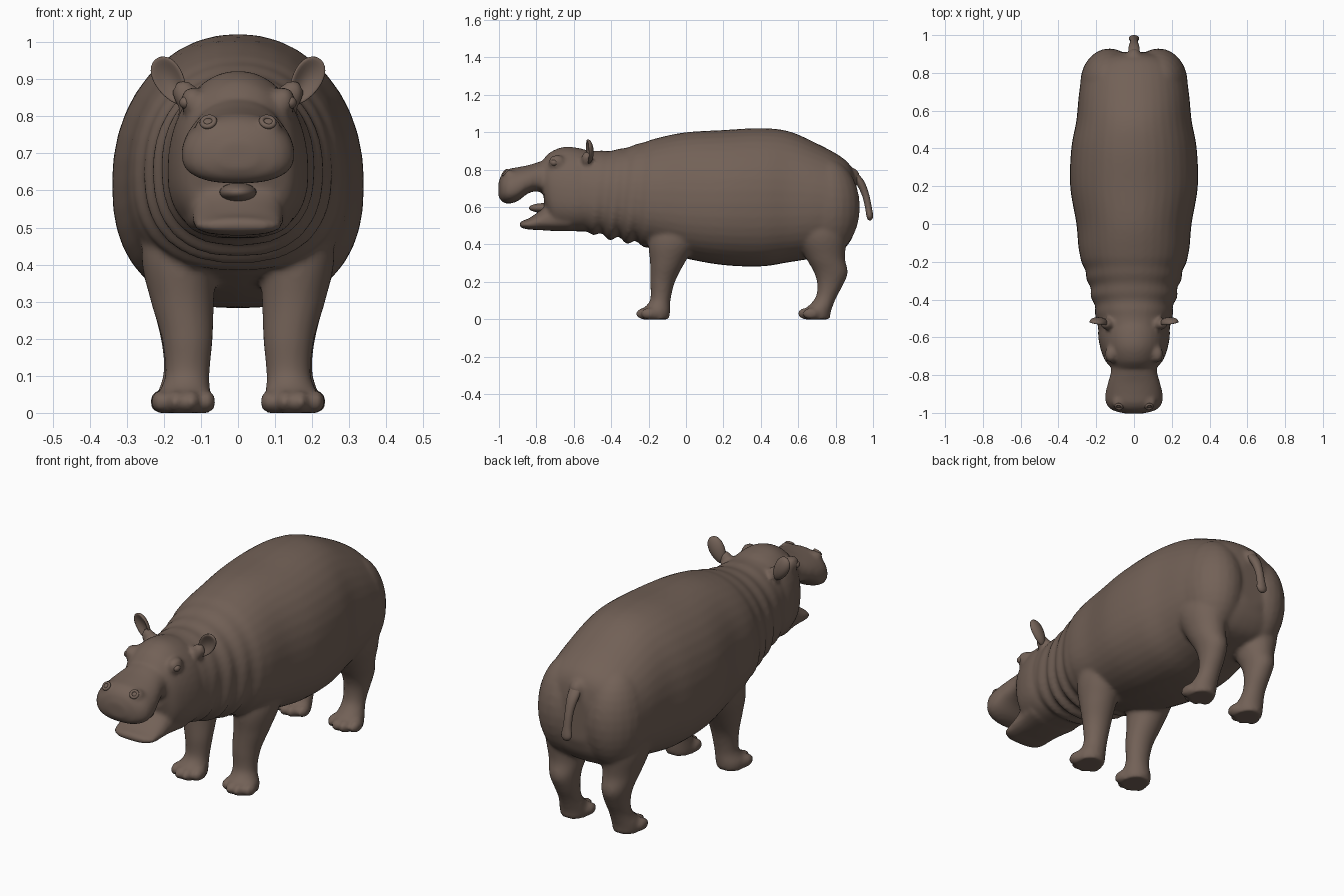
import bpy
import bmesh
import math
from mathutils import Matrix, Vector

cube = bpy.data.objects.get("Cube")
if cube:
    bpy.data.objects.remove(cube, do_unlink=True)

hide = bpy.data.materials.new("brown hide")
hide.use_nodes = True
colour = (0.17, 0.12, 0.095, 1)
hide.diffuse_color = colour
hide.node_tree.nodes["Principled BSDF"].inputs["Base Color"].default_value = colour


# Helpers
def refine(stations, steps=8):
    """Smooth the parameters of neighbouring stations into a dense list."""
    pts = [Vector(s) for s in stations]
    pts = [2 * pts[0] - pts[1]] + pts + [2 * pts[-1] - pts[-2]]
    dense = []
    for a, b, c, d in zip(pts, pts[1:], pts[2:], pts[3:]):
        for i in range(steps):
            t = i / steps
            dense.append(0.5 * (2 * b + (c - a) * t + (2 * a - 5 * b + 4 * c - d) * t ** 2
                                + (3 * b - a - 3 * c + d) * t ** 3))
    return dense + [pts[-2]]


def power(value, exponent):
    return math.copysign(abs(value) ** exponent, value)


def trunk_point(station, angle):
    """Egg-shaped section across y: half width, top, widest height, bottom."""
    y, half, top, mid, low = station
    s, c = math.sin(angle), math.cos(angle)
    p = 0.95 if s > 0 else 0.82
    return Vector((half * power(c, p), y, mid + (top - mid if s > 0 else mid - low) * power(s, p)))


def neck_point(station, angle):
    """Trunk section with skin folds that are deepest under the throat."""
    point = trunk_point(station, angle)
    y = station[0]
    if -0.6 < y < -0.15:
        fade = math.sin(math.pi * (y + 0.6) / 0.45)
        depth = 0.022 * fade * (0.65 - 0.5 * math.sin(angle))
        ripple = depth * math.sin(math.tau * (y - 0.1 * point.z) / 0.095)
        point.x *= 1 + 2 * ripple
        point.z += ripple * (point.z - station[3]) * 3
    return point


def limb_point(station, angle):
    """Oval section across z: centre x, centre y, radius x, radius y."""
    z, x, y, rx, ry = station
    return Vector((x + rx * math.cos(angle), y + ry * math.sin(angle), z))


def loft(bm, stations, point, side=1, count=40):
    rings = []
    for station in refine(stations):
        ring = [point(station, math.tau * i / count) for i in range(count)]
        rings.append([bm.verts.new((v.x * side, v.y, v.z)) for v in ring])
    for a, b in zip(rings, rings[1:]):
        for i in range(count):
            j = (i + 1) % count
            bm.faces.new((a[i], a[j], b[j], b[i]))
    bm.faces.new(rings[0])
    bm.faces.new(rings[-1])


def ball(bm, centre, radii, tilt=0):
    matrix = (Matrix.Translation(centre) @ Matrix.Rotation(tilt, 4, "Y")
              @ Matrix.Diagonal((*radii, 1)))
    return bmesh.ops.create_uvsphere(bm, u_segments=24, v_segments=16, radius=1,
                                     matrix=matrix)["verts"]


def finish(bm, name, voxel=0, passes=0):
    bmesh.ops.recalc_face_normals(bm, faces=bm.faces)
    mesh = bpy.data.meshes.new(name)
    bm.to_mesh(mesh)
    bm.free()
    obj = bpy.data.objects.new(name, mesh)
    bpy.context.collection.objects.link(obj)
    if voxel:
        fuse = obj.modifiers.new("fuse", "REMESH")
        fuse.mode = "VOXEL"
        fuse.voxel_size = voxel
        soften = obj.modifiers.new("soften", "SMOOTH")
        soften.factor = 0.5
        soften.iterations = passes
        graph = bpy.context.evaluated_depsgraph_get()
        obj.data = bpy.data.meshes.new_from_object(obj.evaluated_get(graph))
        obj.modifiers.clear()
    obj.data.name = name
    obj.data.materials.clear()
    obj.data.materials.append(hide)
    for poly in obj.data.polygons:
        poly.use_smooth = True
        poly.material_index = 0
    return obj


# Torso and neck
body = bmesh.new()
loft(body, [
    (-0.62, .13, .86, .68, .5), (-0.55, .19, .9, .66, .475), (-0.46, .205, .9, .66, .45),
    (-0.38, .225, .905, .65, .43), (-0.28, .25, .93, .64, .41), (-0.15, .29, .97, .63, .37),
    (0, .305, 1, .62, .325), (.2, .338, 1.012, .62, .29), (.4, .332, 1.022, .62, .283),
    (.55, .305, 1.005, .62, .305), (.7, .29, .94, .62, .33), (.82, .265, .875, .61, .36),
    (.88, .2, .82, .6, .42), (.91, .08, .74, .6, .5)], neck_point)

# Skull, upper muzzle and lower jaw
loft(body, [
    (-0.5, .17, .895, .65, .47), (-0.57, .19, .915, .65, .47), (-0.65, .18, .922, .66, .475),
    (-0.72, .155, .897, .68, .5), (-0.76, .12, .86, .73, .62)], trunk_point)
loft(body, [
    (-0.68, .12, .87, .74, .62), (-0.78, .122, .843, .745, .68), (-0.84, .138, .825, .73, .675),
    (-0.9, .152, .813, .7, .632), (-0.95, .148, .803, .69, .618), (-0.985, .115, .775, .69, .63),
    (-1.003, .05, .73, .69, .66)], trunk_point)
loft(body, [
    (-0.62, .15, .62, .54, .47), (-0.72, .127, .64, .53, .473), (-0.78, .122, .582, .52, .477),
    (-0.84, .118, .54, .51, .48), (-0.875, .095, .527, .505, .487),
    (-0.89, .05, .52, .505, .49)], trunk_point)

front_leg = [
    (0, .147, -0.165, .07, .075), (.04, .147, -0.165, .074, .08), (.1, .137, -0.138, .06, .055),
    (.2, .137, -0.125, .069, .066), (.3, .15, -0.1, .085, .092), (.42, .16, -0.07, .1, .13),
    (.55, .15, -0.05, .09, .12)]
hind_leg = [
    (0, .15, .7, .065, .07), (.04, .15, .7, .07, .075), (.11, .145, .745, .056, .056),
    (.18, .145, .77, .06, .068), (.25, .15, .775, .07, .09), (.33, .155, .745, .088, .105),
    (.45, .16, .72, .11, .14), (.58, .15, .72, .1, .13)]

for side in (-1, 1):
    # Legs with four toes each
    for leg in (front_leg, hind_leg):
        loft(body, leg, limb_point, side)
        x, y = leg[0][1:3]
        for k in (-1.5, -0.5, .5, 1.5):
            forward = .062 - .013 * k * k
            ball(body, (side * (x + k * .042), y - forward, .03), (.024, .045, .031))
    # Haunches, brows and ear roots
    ball(body, (side * .13, .745, .6), (.155, .185, .26))
    ball(body, (side * .122, -0.69, .84), (.033, .045, .04))
    ball(body, (side * .14, -0.53, .855), (.035, .03, .045), side * .5)
    ball(body, (side * .08, -0.945, .775), (.035, .035, .025))

# Tail root
ball(body, (0, .89, .76), (.04, .04, .05))
finish(body, "body", .011, 6)

# Tail
tail = bmesh.new()
loft(tail, [
    (.8, 0, .87, .03, .03), (.74, 0, .925, .03, .026), (.67, 0, .958, .022, .02),
    (.6, 0, .975, .022, .018), (.555, 0, .982, .028, .018), (.535, 0, .983, .018, .012),
    (.528, 0, .983, .004, .003)], limb_point, count=20)
finish(tail, "tail")

# Tongue
tongue = bmesh.new()
ball(tongue, (0, -0.76, .595), (.05, .08, .026))
finish(tongue, "tongue")

for side, label in ((1, "left"), (-1, "right")):
    # Cupped ear, hollow towards the front
    ear = bmesh.new()
    verts = ball(ear, (0, 0, 0), (1, 1, 1))
    for v in verts:
        rim = 1 - v.co.x ** 2 - v.co.z ** 2
        if v.co.y < 0:
            v.co.y += 1.35 * rim
        v.co.x *= 1 + .2 * v.co.z
    place = (Matrix.Translation((side * .184, -0.522, .896)) @ Matrix.Rotation(side * .5, 4, "Y")
             @ Matrix.Rotation(side * .2, 4, "Z") @ Matrix.Diagonal((.04, .028, .07, 1)))
    bmesh.ops.transform(ear, matrix=place, verts=ear.verts)
    finish(ear, label + "_ear")

    # Eyeball
    eye = bmesh.new()
    ball(eye, (side * .141, -0.705, .837), (.017, .02, .017))
    finish(eye, label + "_eye")

    # Nostril rim
    bpy.ops.mesh.primitive_torus_add(major_radius=.017, minor_radius=.007, major_segments=20,
                                     minor_segments=8, location=(side * .08, -0.967, .785),
                                     rotation=(.8, side * .3, 0))
    nostril = bpy.context.object
    nostril.name = label + "_nostril"
    nostril.data.materials.append(hide)
    bpy.ops.object.shade_smooth()
